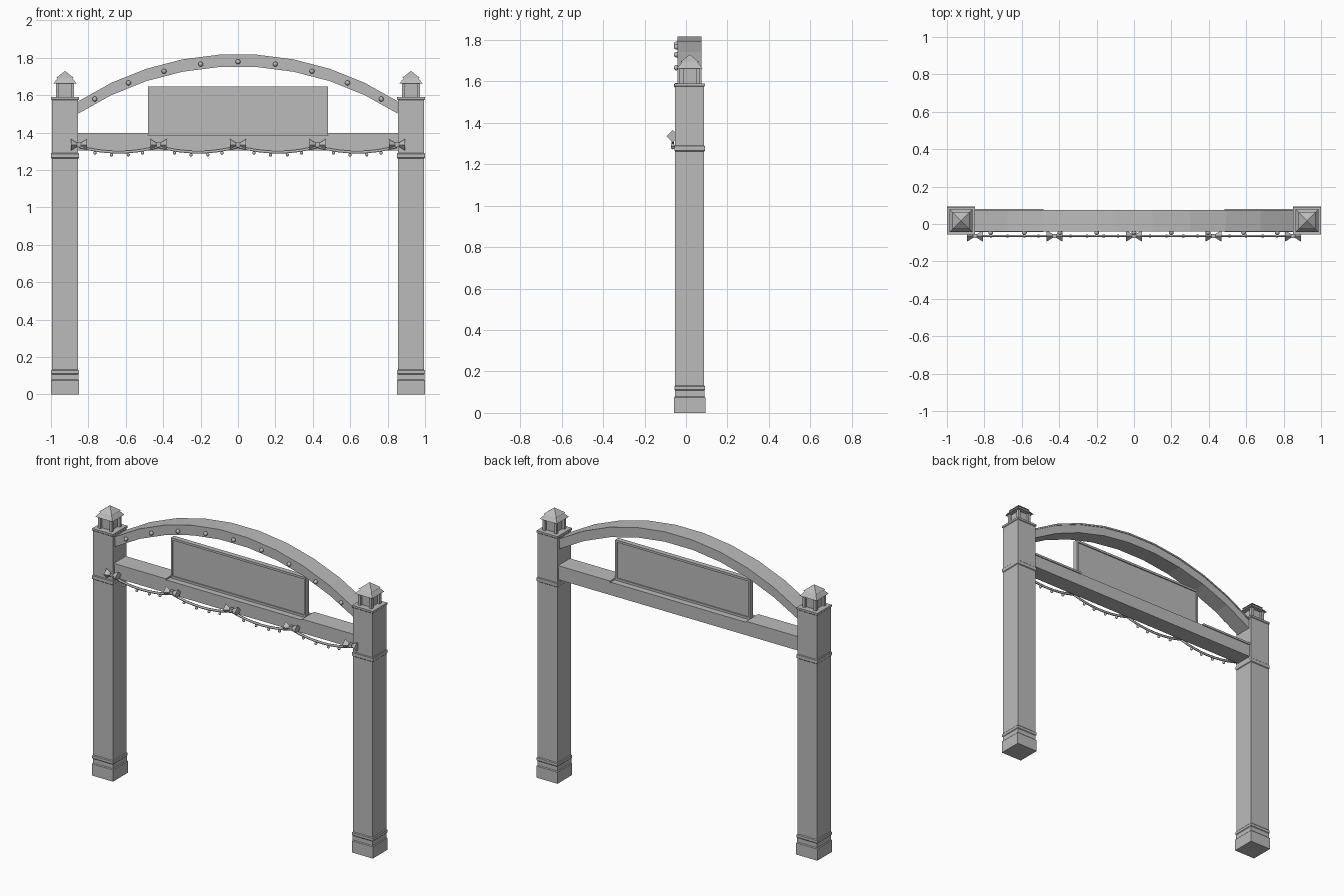
import bpy, bmesh, math
from mathutils import Vector, Matrix

old = bpy.data.objects.get("Cube")
if old:
    bpy.data.objects.remove(old, do_unlink=True)

grey = bpy.data.materials.new("plain grey")
grey.use_nodes = True
GREY = (0.5, 0.5, 0.5, 1)
grey.diffuse_color = GREY
grey.node_tree.nodes["Principled BSDF"].inputs["Base Color"].default_value = GREY

YC = 0.018  # depth centre of the structure


def finish(name, bm, smooth=False):
    bmesh.ops.recalc_face_normals(bm, faces=bm.faces)
    for f in bm.faces:
        f.smooth = smooth
    mesh = bpy.data.meshes.new(name)
    bm.to_mesh(mesh)
    bm.free()
    mesh.materials.append(grey)
    ob = bpy.data.objects.new(name, mesh)
    bpy.context.collection.objects.link(ob)
    return ob


def add_box(bm, x0, x1, y0, y1, z0, z1):
    m = Matrix.Translation(((x0 + x1) / 2, (y0 + y1) / 2, (z0 + z1) / 2))
    m = m @ Matrix.Diagonal((x1 - x0, y1 - y0, z1 - z0, 1))
    bmesh.ops.create_cube(bm, size=1, matrix=m)


def add_loft(bm, rings):
    """Skin a list of equal rings of points and cap both ends."""
    rows = [[bm.verts.new(p) for p in ring] for ring in rings]
    n = len(rows[0])
    for a, b in zip(rows, rows[1:]):
        for i in range(n):
            j = (i + 1) % n
            bm.faces.new((a[i], a[j], b[j], b[i]))
    bm.faces.new(rows[0])
    bm.faces.new(rows[-1])


def square_ring(x, half, z):
    return [(x + sx * half, YC + sy * half, z)
            for sx, sy in ((-1, -1), (1, -1), (1, 1), (-1, 1))]


def add_pyramid(bm, x, half, z0, z1):
    m = Matrix.Translation((x, YC, (z0 + z1) / 2)) @ Matrix.Rotation(math.pi / 4, 4, 'Z')
    bmesh.ops.create_cone(bm, cap_ends=True, segments=4, radius1=half * math.sqrt(2),
                          radius2=0, depth=z1 - z0, matrix=m)


# Posts with stepped mouldings, topped by small lanterns
POST = [(.075, 0), (.075, .075), (.071, .08), (.071, .108), (.074, .112),
        (.074, .128), (.070, .133), (.070, 1.262), (.074, 1.266), (.074, 1.287),
        (.070, 1.291), (.070, 1.574), (.074, 1.578), (.074, 1.59)]
for side, x in (("left", .925), ("right", -.925)):
    bm = bmesh.new()
    add_loft(bm, [square_ring(x, h, z) for h, z in POST])
    finish(side + "_post", bm)

    bm = bmesh.new()
    add_box(bm, x - .034, x + .034, YC - .034, YC + .034, 1.59, 1.665)
    for sx in (-1, 1):
        for sy in (-1, 1):
            px, py = x + sx * .04, YC + sy * .04
            add_box(bm, px - .009, px + .009, py - .009, py + .009, 1.59, 1.665)
    finish(side + "_lantern_body", bm)

    bm = bmesh.new()
    add_loft(bm, [square_ring(x, h, z) for h, z in ((.061, 1.663), (.036, 1.695))])
    add_pyramid(bm, x, .046, 1.693, 1.73)
    finish(side + "_lantern_roof", bm)

# Arch of straight segments
R, TOP = 1.57, 1.82


def arch_z(x):
    return TOP - R + math.sqrt(R * R - x * x)


arch_x = [R * math.sin((i - 4.5) * .2 / R) for i in range(10)]


def add_arch(bm, y0, y1, upper, lower):
    add_loft(bm, [[(x, y0, arch_z(x) - upper), (x, y1, arch_z(x) - upper),
                   (x, y1, arch_z(x) - lower), (x, y0, arch_z(x) - lower)] for x in arch_x])


bm = bmesh.new()
add_arch(bm, -.036, .072, .008, .066)
finish("arch", bm)
bm = bmesh.new()
add_arch(bm, -.040, .076, 0, .010)
finish("arch_cap", bm)

# Round lamps along the arch front
bm = bmesh.new()
for i in range(-4, 5):
    x = R * math.sin(i * .2 / R)
    m = Matrix.Translation((x, -.046, arch_z(x) - .041))
    bmesh.ops.create_uvsphere(bm, u_segments=12, v_segments=8, radius=.013, matrix=m)
finish("arch_lamps", bm, True)

# Cross beam with top plates either side of the sign
bm = bmesh.new()
add_box(bm, -.86, .86, -.036, .074, 1.305, 1.388)
finish("cross_beam", bm)
bm = bmesh.new()
for s in (-1, 1):
    a, b = sorted((s * .485, s * .86))
    add_box(bm, a, b, -.042, .08, 1.385, 1.398)
finish("beam_top_plates", bm)

# Blank sign board and its frame
bm = bmesh.new()
add_box(bm, -.47, .47, YC - .009, YC + .009, 1.39, 1.637)
finish("sign_panel", bm)
bm = bmesh.new()
for z0, z1 in ((1.386, 1.402), (1.633, 1.647)):
    add_box(bm, -.48, .48, YC - .016, YC + .016, z0, z1)
for s in (-1, 1):
    add_box(bm, s * .474 - .006, s * .474 + .006, YC - .016, YC + .016, 1.39, 1.645)
finish("sign_frame", bm)

# Scalloped garland with hanging bulbs and bows
SPAN, GY = .425, -.064
swag, bulbs = bmesh.new(), bmesh.new()


def swag_z(t):
    return 1.325 - .03 * 4 * t * (1 - t)


for k in range(4):
    x0 = (k - 2) * SPAN
    rings = []
    for i in range(9):
        t = i / 8
        rings.append([(x0 + t * SPAN, GY + .006 * math.cos(a * math.pi / 3),
                       swag_z(t) + .008 * math.sin(a * math.pi / 3)) for a in range(6)])
    add_loft(swag, rings)
    for t in (.2, .41, .62, .8):
        m = Matrix.Translation((x0 + t * SPAN, GY, swag_z(t) - .015))
        bmesh.ops.create_uvsphere(bulbs, u_segments=10, v_segments=6, radius=.009, matrix=m)
finish("garland", swag, True)
finish("garland_bulbs", bulbs, True)

bm = bmesh.new()
for k in range(-2, 3):
    c = Vector((k * SPAN, GY, 1.335))
    for s in (-1, 1):
        m = Matrix.Translation(c + Vector((s * .021, 0, 0))) @ Matrix.Rotation(-s * math.pi / 2, 4, 'Y')
        bmesh.ops.create_cone(bm, cap_ends=True, segments=4, radius1=.03, radius2=.004,
                              depth=.042, matrix=m)
    add_box(bm, c.x - .01, c.x + .01, c.y - .01, c.y + .01, c.z - .012, c.z + .012)
finish("garland_bows", bm)
